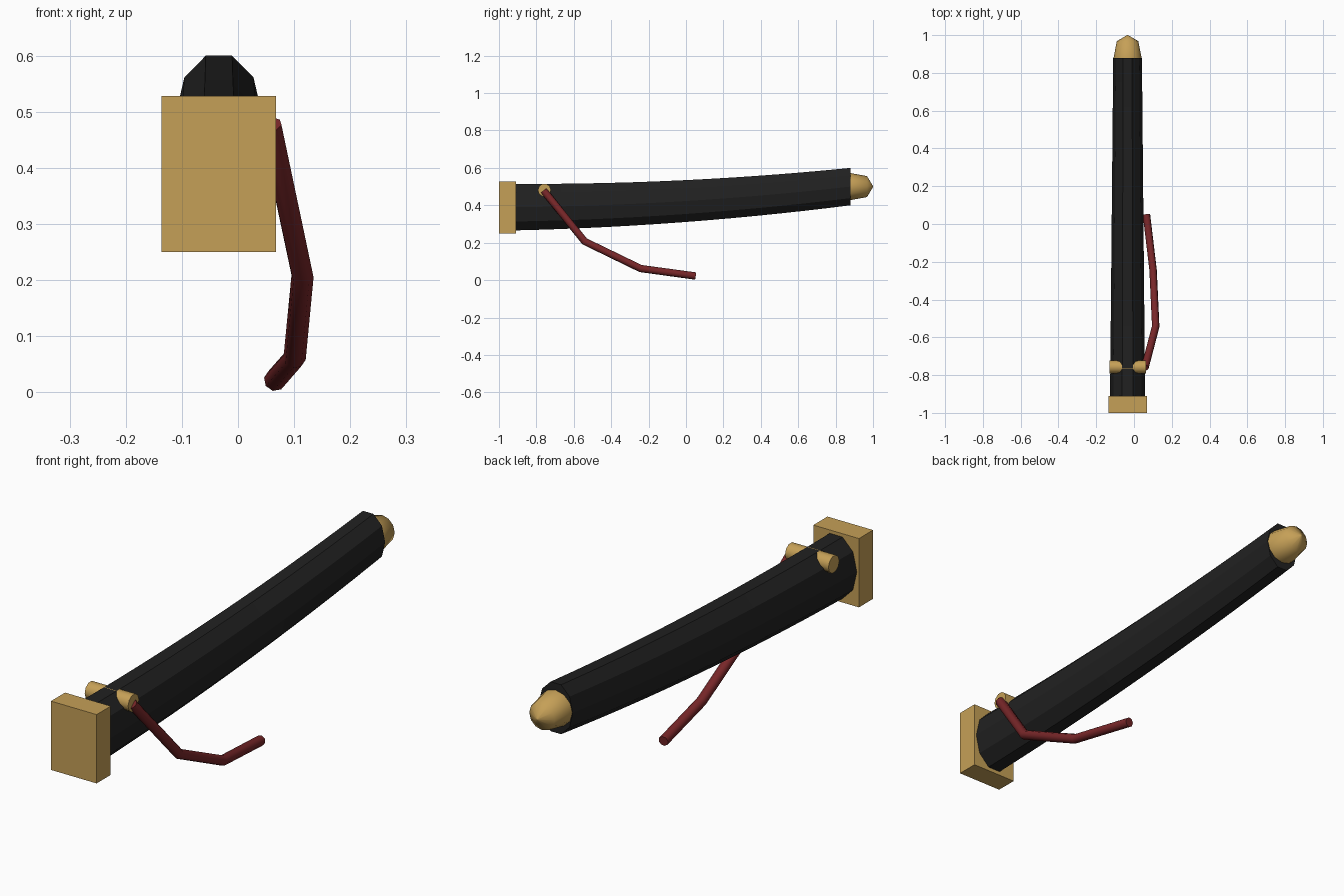
import bpy, bmesh, math

if "Cube" in bpy.data.objects:
    bpy.data.objects.remove(bpy.data.objects["Cube"])

CX = -0.034  # centre line of the sheath


def material(name, rgb):
    m = bpy.data.materials.new(name)
    m.diffuse_color = (*rgb, 1)
    m.use_nodes = True
    m.node_tree.nodes["Principled BSDF"].inputs["Base Color"].default_value = m.diffuse_color
    return m


gold = material("brass", (0.56, 0.35, 0.095))
black = material("black_lacquer", (0.015, 0.015, 0.015))
red = material("dark_red_cord", (0.19, 0.02, 0.022))


def loft(name, rings, sides, mat):
    """Skin elliptical rings (y, z, rx, rz) along y and cap both ends."""
    bm = bmesh.new()
    loops = []
    for y, z, rx, rz in rings:
        loops.append([bm.verts.new((CX + rx * math.cos(2 * math.pi * i / sides), y,
                                    z + rz * math.sin(2 * math.pi * i / sides)))
                      for i in range(sides)])
    for a, b in zip(loops, loops[1:]):
        for i in range(sides):
            j = (i + 1) % sides
            bm.faces.new((a[i], a[j], b[j], b[i]))
    bm.faces.new(loops[0])
    bm.faces.new(loops[-1])
    bmesh.ops.remove_doubles(bm, verts=bm.verts, dist=1e-5)
    bmesh.ops.recalc_face_normals(bm, faces=bm.faces)
    me = bpy.data.meshes.new(name)
    bm.to_mesh(me)
    bm.free()
    ob = bpy.data.objects.new(name, me)
    me.materials.append(mat)
    bpy.context.collection.objects.link(ob)
    return ob


def smooth(ob, angle):
    bpy.ops.object.select_all(action='DESELECT')
    ob.select_set(True)
    bpy.context.view_layer.objects.active = ob
    bpy.ops.object.shade_smooth_by_angle(angle=math.radians(angle))


# curved, tapering ten-sided sheath
rings = []
for i in range(15):
    t = i / 14
    rings.append((-0.93 + 1.81 * t, 0.39 + 0.015 * t + 0.095 * t * t,
                  0.093 - 0.017 * t, 0.131 - 0.026 * t))
loft("sheath", rings, 10, black)

# rounded end cap
tip = loft("end_cap", [(0.84, 0.5, 0.075, 0.073), (0.88, 0.5, 0.074, 0.072),
                       (0.968, 0.5, 0.057, 0.056), (0.999, 0.5, 0.004, 0.004),
                       (1.0, 0.5, 0.001, 0.001)], 12, gold)
smooth(tip, 75)

# rectangular mouth collar
bpy.ops.mesh.primitive_cube_add(size=1, location=(CX, -0.955, 0.389))
collar = bpy.context.object
collar.name = "mouth_collar"
collar.scale = (0.204, 0.09, 0.278)
collar.data.materials.append(gold)

# cross pin the cord hangs from, just breaking through the sheath top
bpy.ops.mesh.primitive_cylinder_add(vertices=10, radius=0.035, depth=0.194,
                                    location=(CX, -0.757, 0.4813),
                                    rotation=(0, math.pi / 2, 0))
pin = bpy.context.object
pin.name = "cord_pin"
pin.data.materials.append(gold)
smooth(pin, 40)

# hanging cord
curve = bpy.data.curves.new("cord", 'CURVE')
curve.dimensions = '3D'
curve.bevel_depth = 0.02
curve.bevel_resolution = 2
curve.use_fill_caps = True
path = [(0.058, -0.76, 0.477), (0.115, -0.542, 0.207),
        (0.101, -0.243, 0.062), (0.066, 0.05, 0.022)]
spline = curve.splines.new('POLY')
spline.points.add(len(path) - 1)
for p, co in zip(spline.points, path):
    p.co = (*co, 1)
cord = bpy.data.objects.new("cord", curve)
bpy.context.collection.objects.link(cord)
curve.materials.append(red)
bpy.ops.object.select_all(action='DESELECT')
cord.select_set(True)
bpy.context.view_layer.objects.active = cord
bpy.ops.object.convert(target='MESH')
smooth(bpy.context.object, 50)
